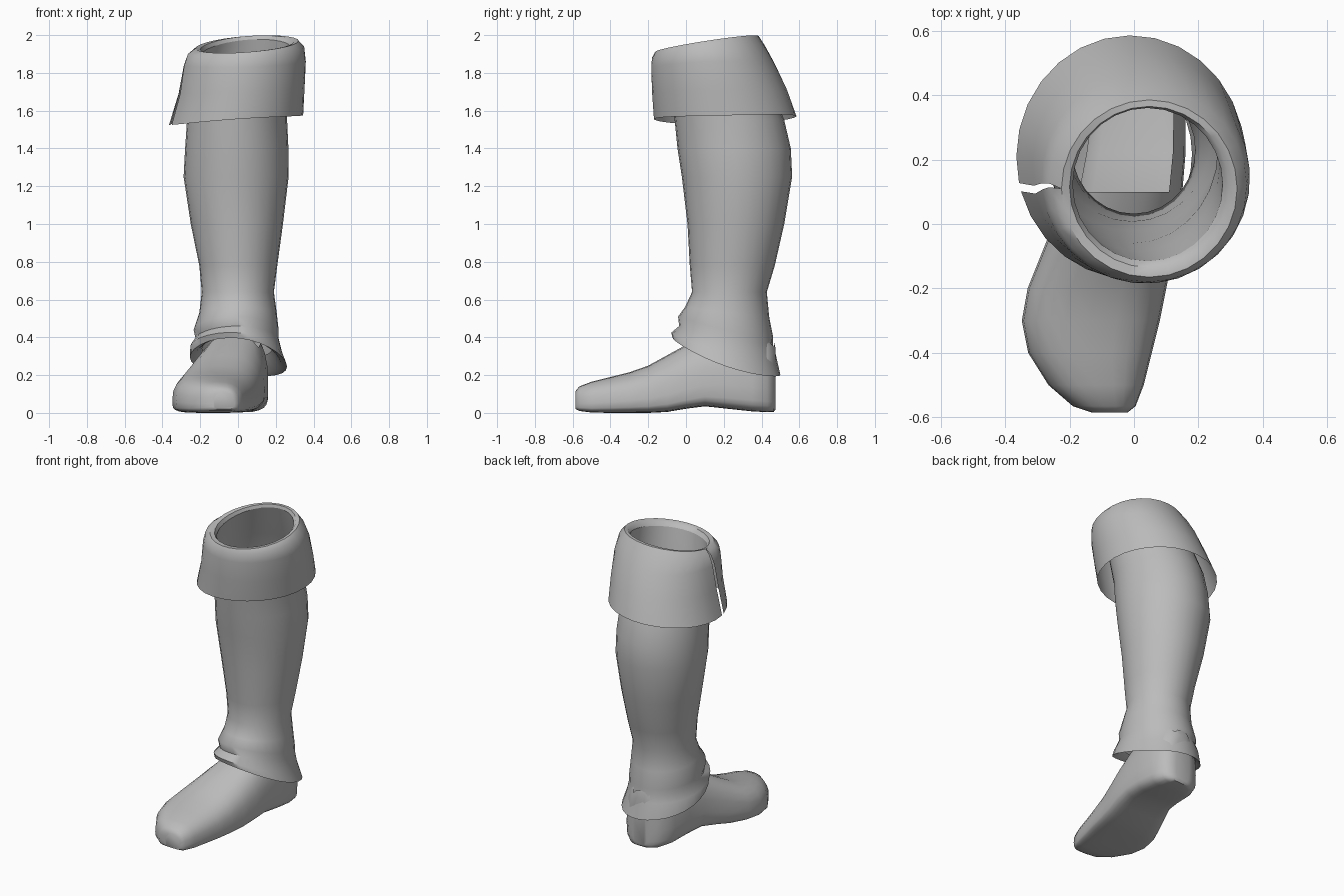
import bpy, bmesh, math

if "Cube" in bpy.data.objects:
    bpy.data.objects.remove(bpy.data.objects["Cube"])

leather = bpy.data.materials.new("grey leather")
leather.diffuse_color = (0.5, 0.5, 0.5, 1)
leather.use_nodes = True
leather.node_tree.nodes["Principled BSDF"].inputs["Base Color"].default_value = leather.diffuse_color


def make_object(name, bm, angle=50):
    bmesh.ops.remove_doubles(bm, verts=bm.verts, dist=0.0005)
    bmesh.ops.recalc_face_normals(bm, faces=bm.faces)
    mesh = bpy.data.meshes.new(name)
    bm.to_mesh(mesh)
    bm.free()
    mesh.materials.append(leather)
    ob = bpy.data.objects.new(name, mesh)
    bpy.context.collection.objects.link(ob)
    bpy.ops.object.select_all(action='DESELECT')
    ob.select_set(True)
    bpy.context.view_layer.objects.active = ob
    bpy.ops.object.shade_smooth_by_angle(angle=math.radians(angle))
    return ob


def tilted_ring(x0, x1, y0, y1, zf, zb, zm, slant=0, start=0, gap=0, n=28):
    """Oval loop with its own front, back and side heights, open by 2 * gap at the left."""
    pts = []
    for i in range(n + 1):
        a = math.pi + start + gap + (2 * math.pi - 2 * gap) * i / n
        c, s = math.cos(a), math.sin(a)
        z = zm + (zb - zf) / 2 * s + ((zf + zb) / 2 - zm) * s * s + slant * c
        pts.append(((x0 + x1) / 2 + (x1 - x0) / 2 * c,
                    (y0 + y1) / 2 + (y1 - y0) / 2 * s, z))
    return pts


def loft(loops, closed=False, caps=False):
    bm = bmesh.new()
    rows = [[bm.verts.new(p) for p in loop] for loop in loops]
    n = len(rows[0])
    for a, b in zip(rows, rows[1:]):
        for i in range(n if closed else n - 1):
            j = (i + 1) % n
            bm.faces.new((a[i], a[j], b[j], b[i]))
    if caps:
        bm.faces.new(rows[0])
        bm.faces.new(rows[-1])
    return bm


# Turned-down collar, split on the left side, ending at the rolled rim
collar = [
    (-.365, .345, -.17, .585, 1.555, 1.57, 1.55, .025, .25, .035),
    (-.315, .352, -.18, .535, 1.70, 1.71, 1.70, .01, .2, .035),
    (-.287, .36, -.185, .47, 1.83, 1.85, 1.85, .01, .08, .03),
    (-.265, .35, -.18, .42, 1.88, 1.94, 1.92, .02, 0, .02),
    (-.225, .32, -.165, .385, 1.91, 1.995, 1.95, .02, 0, 0),
    (-.20, .295, -.135, .365, 1.91, 1.995, 1.945, .02, 0, 0),
    (-.19, .275, -.115, .36, 1.885, 1.975, 1.92, .02, 0, 0),
]
make_object("collar", loft([tilted_ring(*r) for r in collar]))

# Leg tube with a slouched ankle fold and flared hem
shaft = [
    (-.19, .275, -.115, .36, 1.885, 1.975, 1.92, .02),
    (-.24, .265, -.085, .44, 1.72, 1.75, 1.73),
    (-.27, .26, -.06, .52, 1.55, 1.55, 1.55),
    (-.28, .267, -.045, .555, 1.4, 1.4, 1.4),
    (-.288, .268, -.022, .562, 1.25, 1.25, 1.25),
    (-.25, .238, .008, .52, 1.0, 1.0, 1.0),
    (-.205, .208, .02, .47, .78, .78, .78),
    (-.192, .19, .032, .428, .64, .64, .64),
    (-.205, .205, -.005, .44, .56, .51, .53),
    (-.235, .215, -.042, .462, .51, .40, .44),
    (-.225, .215, -.036, .46, .46, .365, .395),
    (-.252, .232, -.078, .475, .425, .31, .34, -.015),
    (-.255, .26, -.07, .50, .395, .20, .27, -.025),
    (-.225, .225, -.045, .475, .40, .22, .285, -.02),
    (-.19, .18, -.02, .455, .42, .29, .34),
]
make_object("shaft", loft([tilted_ring(*r) for r in shaft]))


def foot_section(y, x0, x1, z0, z1, n=24):
    """Flat-bottomed rounded slice across the foot."""
    zw = z0 + (z1 - z0) * .3
    pts = []
    for i in range(n):
        a = 2 * math.pi * i / n
        c, s = math.cos(a), math.sin(a)
        ex, ez = (.75, .8) if s > 0 else (.45, .45)
        x = (x0 + x1) / 2 + (x1 - x0) / 2 * math.copysign(abs(c) ** ex, c)
        h = (z1 - zw) if s > 0 else (zw - z0)
        pts.append((x, y, zw + h * math.copysign(abs(s) ** ez, s)))
    return pts


# Foot from toe to heel, with a raised arch
foot = [
    (-.585, -.13, -.02, .02, .115),
    (-.565, -.19, .005, .01, .14),
    (-.50, -.265, .03, .002, .165),
    (-.40, -.328, .055, 0, .19),
    (-.30, -.348, .08, 0, .215),
    (-.20, -.33, .10, 0, .25),
    (-.10, -.29, .12, .005, .305),
    (0, -.25, .14, .022, .36),
    (.10, -.21, .15, .035, .41),
    (.22, -.185, .16, .022, .44),
    (.35, -.165, .16, .008, .44),
    (.43, -.13, .14, .004, .42),
    (.465, -.08, .10, .006, .38),
    (.475, -.04, .06, .02, .34),
]
bm = loft([foot_section(*s) for s in foot], closed=True, caps=True)
# Open the top of the ankle inside the cuff
bm.normal_update()
hidden = [f for f in bm.faces
          if f.calc_center_median().z > .37 and f.calc_center_median().y > .1]
bmesh.ops.delete(bm, geom=hidden, context='FACES')
make_object("foot", bm)
